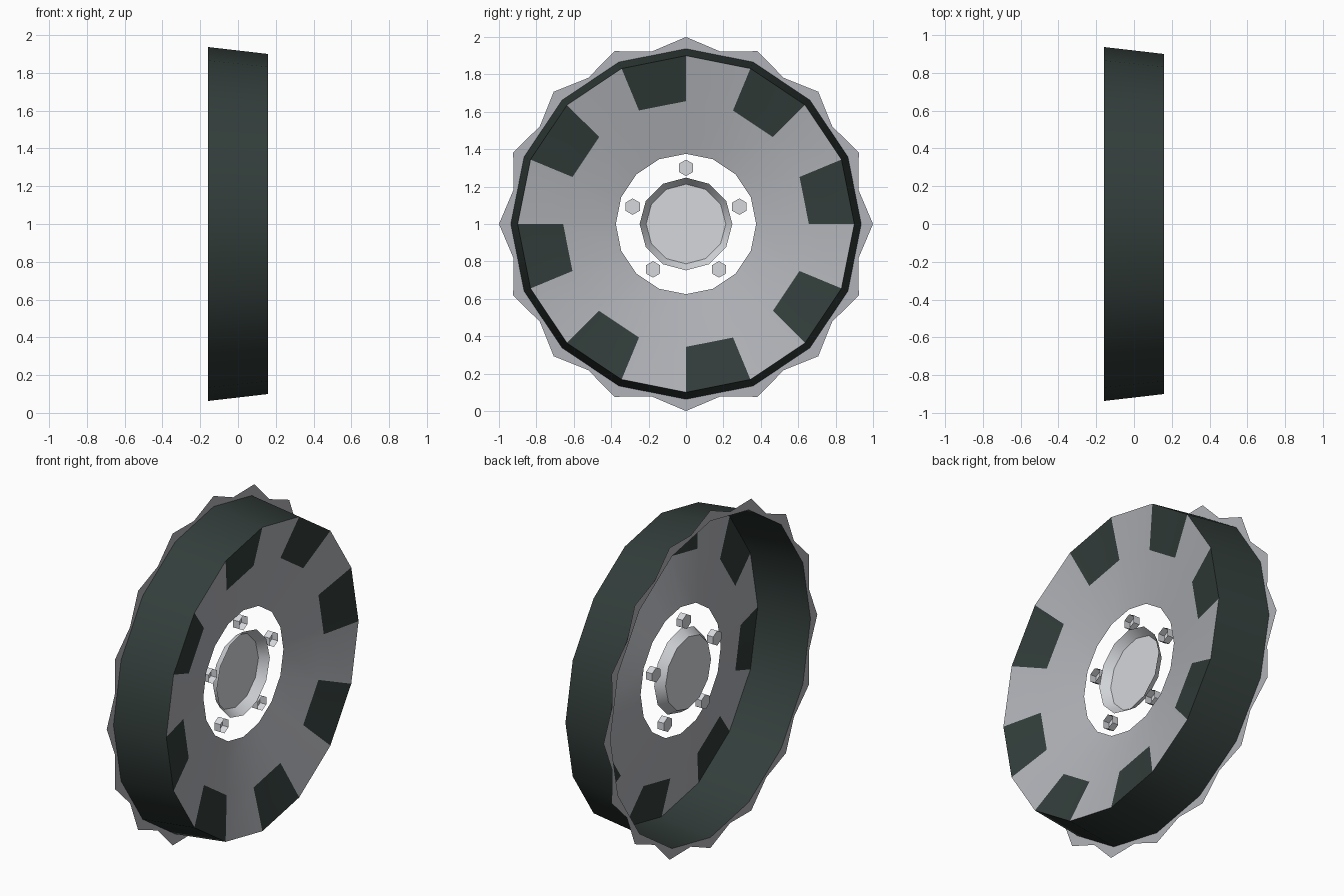
import bpy
import bmesh
from math import cos, sin, pi, radians

if "Cube" in bpy.data.objects:
    bpy.data.objects.remove(bpy.data.objects["Cube"], do_unlink=True)

SIDES = 16
FRONT, BACK = 0.16, -0.16      # ends of the wheel along its axle
PLATE = 0.035                  # depth of the hub plane


def material(name, rgb):
    m = bpy.data.materials.new(name)
    m.use_nodes = True
    m.diffuse_color = (*rgb, 1)
    m.node_tree.nodes["Principled BSDF"].inputs["Base Color"].default_value = (*rgb, 1)
    return m


dark = material("dark_green_grey", (0.032, 0.047, 0.043))
metal = material("grey_metal", (0.44, 0.45, 0.48))
pale = material("pale_metal", (0.66, 0.68, 0.71))


def ring(bm, x, radius, sides, cy=0, cz=1, start=0):
    """Circle of vertices around the x axis; radius may alternate."""
    radii = radius if isinstance(radius, tuple) else (radius,)
    return [bm.verts.new((x,
                          cy + radii[i % len(radii)] * cos(start + 2 * pi * i / sides),
                          cz + radii[i % len(radii)] * sin(start + 2 * pi * i / sides)))
            for i in range(sides)]


def bridge(bm, a, b):
    n = len(a)
    return [bm.faces.new((a[i], a[(i + 1) % n], b[(i + 1) % n], b[i])) for i in range(n)]


def finish(name, bm, *mats):
    mesh = bpy.data.meshes.new(name)
    bmesh.ops.recalc_face_normals(bm, faces=bm.faces)
    bm.to_mesh(mesh)
    bm.free()
    obj = bpy.data.objects.new(name, mesh)
    bpy.context.collection.objects.link(obj)
    for m in mats:
        mesh.materials.append(m)
    bpy.ops.object.select_all(action="DESELECT")
    obj.select_set(True)
    bpy.context.view_layer.objects.active = obj
    bpy.ops.object.shade_smooth_by_angle(angle=radians(40))
    return obj


# Tapered outer rim, open at the back
bm = bmesh.new()
bridge(bm, ring(bm, BACK, 0.937, SIDES), ring(bm, FRONT, 0.9, SIDES))
finish("outer_rim", bm, dark)

# Flat toothed flange around the back edge
bm = bmesh.new()
bridge(bm, ring(bm, BACK, (1.0, 0.94), SIDES * 2),
       ring(bm, BACK, (0.937, 0.937 * cos(pi / SIDES)), SIDES * 2))
finish("toothed_flange", bm, metal)

# Dished disc with dark panels on every second outer facet
bm = bmesh.new()
panel_r, hole_r = 0.657, 0.375
panel_x = PLATE + (FRONT - PLATE) * (panel_r - hole_r) / (0.9 - hole_r)
middle = ring(bm, panel_x, panel_r, SIDES)
panels = bridge(bm, ring(bm, FRONT, 0.9, SIDES), middle)
bridge(bm, middle, ring(bm, PLATE, hole_r, SIDES))
for face in panels[::2]:
    face.material_index = 1
finish("dished_disc", bm, metal, dark)

# Hub cup, open to the front
bm = bmesh.new()
floor = ring(bm, -0.015, 0.213, 12)
bridge(bm, ring(bm, PLATE, 0.248, 12), floor)
bm.faces.new(floor)
finish("hub_cup", bm, pale)

# Five hexagonal bolts around the hub, open to the front
for k in range(5):
    a = pi / 2 + 2 * pi * k / 5
    centre = dict(cy=0.3 * cos(a), cz=1 + 0.3 * sin(a), start=pi / 2)
    bm = bmesh.new()
    end = ring(bm, -0.005, 0.044, 6, **centre)
    bridge(bm, ring(bm, PLATE, 0.044, 6, **centre), end)
    bm.faces.new(end)
    finish(f"hub_bolt_{k + 1}", bm, pale)
